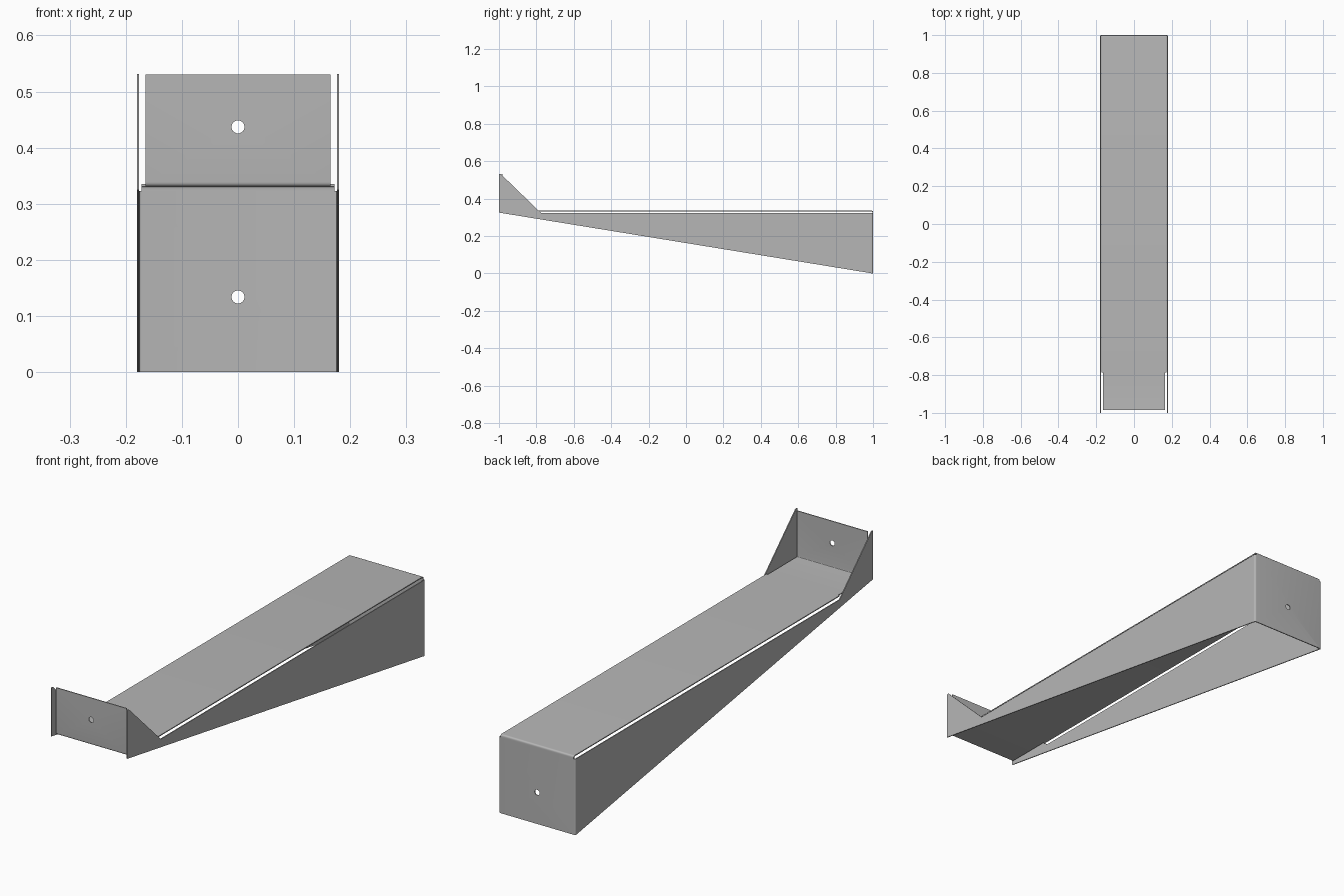
import bpy, bmesh
from mathutils import Vector

if "Cube" in bpy.data.objects:
    bpy.data.objects.remove(bpy.data.objects["Cube"])

T = 0.004        # sheet thickness
DECK_Z = 0.333   # middle of the deck sheet
SIDE_X = 0.178   # middle of each side sheet
REAR_Y = 0.998   # middle of the rear sheet
SIDE_TOP = 0.323

steel = bpy.data.materials.new("grey steel")
steel.use_nodes = True
grey = (0.47, 0.47, 0.47, 1)
steel.diffuse_color = grey
steel.node_tree.nodes["Principled BSDF"].inputs["Base Color"].default_value = grey


def apply(obj, mod):
    bpy.ops.object.select_all(action='DESELECT')
    bpy.context.view_layer.objects.active = obj
    obj.select_set(True)
    bpy.ops.object.modifier_apply(modifier=mod.name)


def sheet(name, faces):
    """Turn flat faces, given as lists of points, into a thin sheet."""
    bm = bmesh.new()
    for pts in faces:
        bm.faces.new([bm.verts.new(p) for p in pts])
    bmesh.ops.remove_doubles(bm, verts=bm.verts, dist=1e-5)
    mesh = bpy.data.meshes.new(name)
    bm.to_mesh(mesh)
    bm.free()
    mesh.materials.append(steel)
    obj = bpy.data.objects.new(name, mesh)
    bpy.context.collection.objects.link(obj)
    mod = obj.modifiers.new("thickness", 'SOLIDIFY')
    mod.thickness, mod.offset, mod.use_even_offset = T, 0, True
    apply(obj, mod)
    bpy.ops.object.shade_smooth_by_angle(angle=0.6)
    return obj


def rounded(path, radius=0.006, steps=5):
    """Replace the inner corners of a path with bend arcs."""
    pts = [Vector(p) for p in path]
    out = [pts[0]]
    for a, b, c in zip(pts, pts[1:], pts[2:]):
        start = b + (a - b).normalized() * radius
        end = b + (c - b).normalized() * radius
        for i in range(steps + 1):
            t = i / steps
            out.append(start * (1 - t) ** 2 + b * (2 * t * (1 - t)) + end * t * t)
    return out + [pts[-1]]


def bent_strip(name, path, sweep):
    """Sweep a bent path straight along a vector."""
    pts, s = rounded(path), Vector(sweep)
    return sheet(name, [(a, b, b + s, a + s) for a, b in zip(pts, pts[1:])])


def drill(obj, y, z):
    """Cut a round screw hole through a sheet, front to back."""
    bpy.ops.mesh.primitive_cylinder_add(vertices=32, radius=0.0115, depth=0.05,
                                        location=(0, y, z), rotation=(1.5708, 0, 0))
    cutter = bpy.context.object
    cutter.hide_render = True
    mod = obj.modifiers.new("hole", 'BOOLEAN')
    mod.operation, mod.solver, mod.object = 'DIFFERENCE', 'EXACT', cutter
    apply(obj, mod)
    bpy.data.objects.remove(cutter)


# Deck, bent down at the rear to meet the rear wall
w = 0.172
bent_strip("deck", [(-w, -0.785, DECK_Z), (-w, REAR_Y, DECK_Z),
                    (-w, REAR_Y, SIDE_TOP)], (2 * w, 0, 0))

# Narrower front of the deck, bent up into the mounting tab
w, tab_y = 0.165, -0.984
tab = bent_strip("front_tab", [(-w, -0.785, DECK_Z), (-w, tab_y, DECK_Z),
                               (-w, tab_y, 0.53)], (2 * w, 0, 0))
drill(tab, tab_y, 0.437)

# Rear wall with both upright bends
wall = bent_strip("rear_wall", [(-SIDE_X, 0.99, 0), (-SIDE_X, REAR_Y, 0),
                                (SIDE_X, REAR_Y, 0), (SIDE_X, 0.99, 0)],
                  (0, 0, SIDE_TOP))
drill(wall, REAR_Y, 0.134)

# Tapered side plates with raised front ears
profile = [(-1, 0.325), (0.99, 0.001), (0.99, SIDE_TOP),
           (-0.775, SIDE_TOP), (-0.99, 0.531), (-1, 0.531)]
for side, x in (("left", SIDE_X), ("right", -SIDE_X)):
    sheet(side + "_side_plate", [[(x, y, z) for y, z in profile]])
